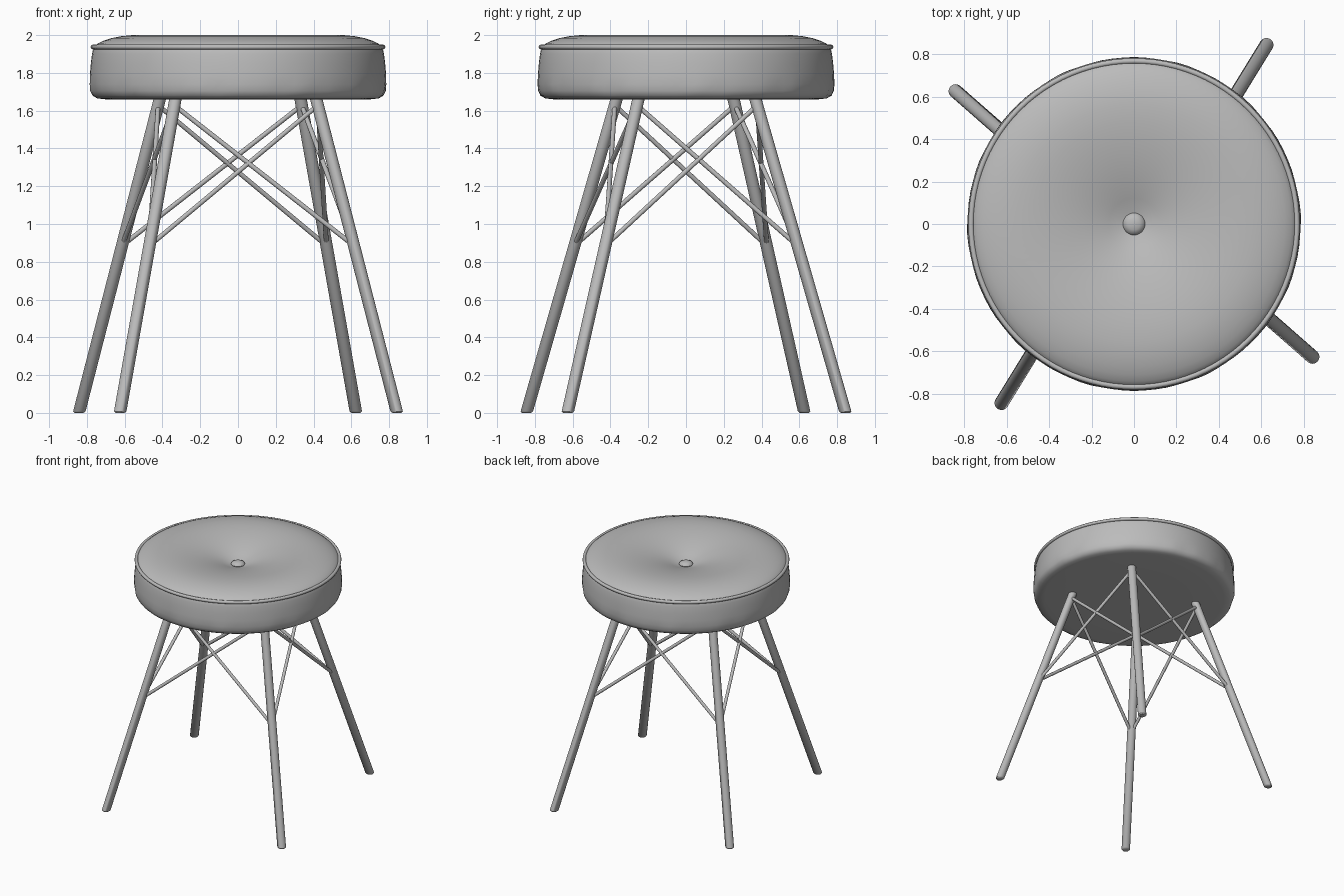
import bpy, bmesh, math
from mathutils import Vector

cube = bpy.data.objects.get("Cube")
if cube:
    bpy.data.objects.remove(cube, do_unlink=True)

grey = bpy.data.materials.new("soft_grey")
grey.use_nodes = True
grey.diffuse_color = (0.5, 0.5, 0.5, 1)
grey.node_tree.nodes["Principled BSDF"].inputs["Base Color"].default_value = (0.5, 0.5, 0.5, 1)


def finish(name, bm, angle=50):
    """Turn a bmesh into a smooth-shaded, coloured object."""
    bmesh.ops.recalc_face_normals(bm, faces=bm.faces)
    mesh = bpy.data.meshes.new(name)
    bm.to_mesh(mesh)
    bm.free()
    mesh.materials.append(grey)
    obj = bpy.data.objects.new(name, mesh)
    bpy.context.collection.objects.link(obj)
    bpy.ops.object.select_all(action="DESELECT")
    obj.select_set(True)
    bpy.context.view_layer.objects.active = obj
    bpy.ops.object.shade_smooth_by_angle(angle=math.radians(angle))
    return obj


def lathe(name, profile, steps=96, ripple=None):
    """Spin (radius, z) points round the z axis; both ends lie on the axis."""
    bm = bmesh.new()
    verts = [bm.verts.new((r, 0, z)) for r, z in profile]
    edges = [bm.edges.new(pair) for pair in zip(verts, verts[1:])]
    bmesh.ops.spin(bm, geom=verts + edges, cent=(0, 0, 0), axis=(0, 0, 1),
                   angle=math.tau, steps=steps)
    bmesh.ops.remove_doubles(bm, verts=bm.verts, dist=0.0005)
    if ripple:
        for v in bm.verts:
            ripple(v.co)
    return finish(name, bm)


def tube(name, start, end, radius, sides=24, level=False, rounding=0.0):
    """Straight rod; a level rod has horizontal end cuts."""
    bm = bmesh.new()
    start, end = Vector(start), Vector(end)
    way = end - start
    turn = way.to_track_quat("Z", "Y")
    rings = [(0, radius - rounding), (rounding, radius), (way.length, radius)]
    if not rounding:
        rings = rings[1:]
    loops = []
    for dist, r in rings:
        loop = []
        for i in range(sides):
            a = math.tau * i / sides
            p = Vector((r * math.cos(a), r * math.sin(a), 0))
            p = p if level else turn @ p
            loop.append(bm.verts.new(start + way.normalized() * dist + p))
        loops.append(loop)
    for low, high in zip(loops, loops[1:]):
        for i in range(sides):
            j = (i + 1) % sides
            bm.faces.new((low[i], low[j], high[j], high[i]))
    bm.faces.new(loops[0])
    bm.faces.new(loops[-1])
    return finish(name, bm)


# Cushion with a tufted centre and gathered fabric round the lower edge
def gather(co):
    weight = max(0, 1 - abs(co.z - 1.71) / 0.05)
    a = math.atan2(co.y, co.x)
    wave = math.sin(21 * a) * math.sin(5 * a + 1)
    scale = 1 + 0.006 * weight * wave
    co.x *= scale
    co.y *= scale


lathe("cushion", [
    (0, 1.66), (0.4, 1.66), (0.7, 1.66), (0.745, 1.665), (0.77, 1.68),
    (0.78, 1.705), (0.785, 1.74), (0.784, 1.79), (0.779, 1.85),
    (0.773, 1.9), (0.766, 1.93), (0.758, 1.943), (0.74, 1.957),
    (0.71, 1.971), (0.67, 1.984), (0.62, 1.994), (0.56, 2.0), (0.48, 1.998),
    (0.4, 1.99), (0.3, 1.973), (0.2, 1.948), (0.12, 1.922),
    (0.06, 1.9), (0, 1.89)], ripple=gather)

# Tufting button
lathe("button", [(0, 1.885), (0.046, 1.89), (0.052, 1.902), (0.046, 1.914),
                 (0.028, 1.923), (0, 1.926)], steps=32)

# Piping round the top edge
bpy.ops.mesh.primitive_torus_add(major_radius=0.767, minor_radius=0.013,
                                 major_segments=96, minor_segments=12,
                                 location=(0, 0, 1.937))
piping = bpy.context.object
piping.name = "piping"
piping.data.materials.append(grey)
bpy.ops.object.shade_smooth_by_angle(angle=math.radians(60))

# Splayed legs: foot centre and top centre, opposite legs mirrored through the axis
half = [("back_left", (0.625, 0.845, 0), (0.33, 0.365, 1.67)),
        ("back_right", (-0.842, 0.627, 0), (-0.412, 0.25, 1.67))]
opposite = {"back_left": "front_right", "back_right": "front_left"}
legs = half + [(opposite[n], (-f[0], -f[1], 0), (-t[0], -t[1], t[2])) for n, f, t in half]
for name, foot, top in legs:
    tube(name + "_leg", foot, top, 0.033, level=True, rounding=0.009)

# Crossed braces between neighbouring legs
for i, (name, foot, top) in enumerate(legs):
    low = Vector(foot).lerp(Vector(top), 0.53)
    for step in (1, -1):
        other, foot_b, top_b = legs[(i + step) % 4]
        high = Vector(foot_b).lerp(Vector(top_b), 0.975)
        tube(f"brace_{name}_to_{other}", low, high, 0.0125, sides=12)
